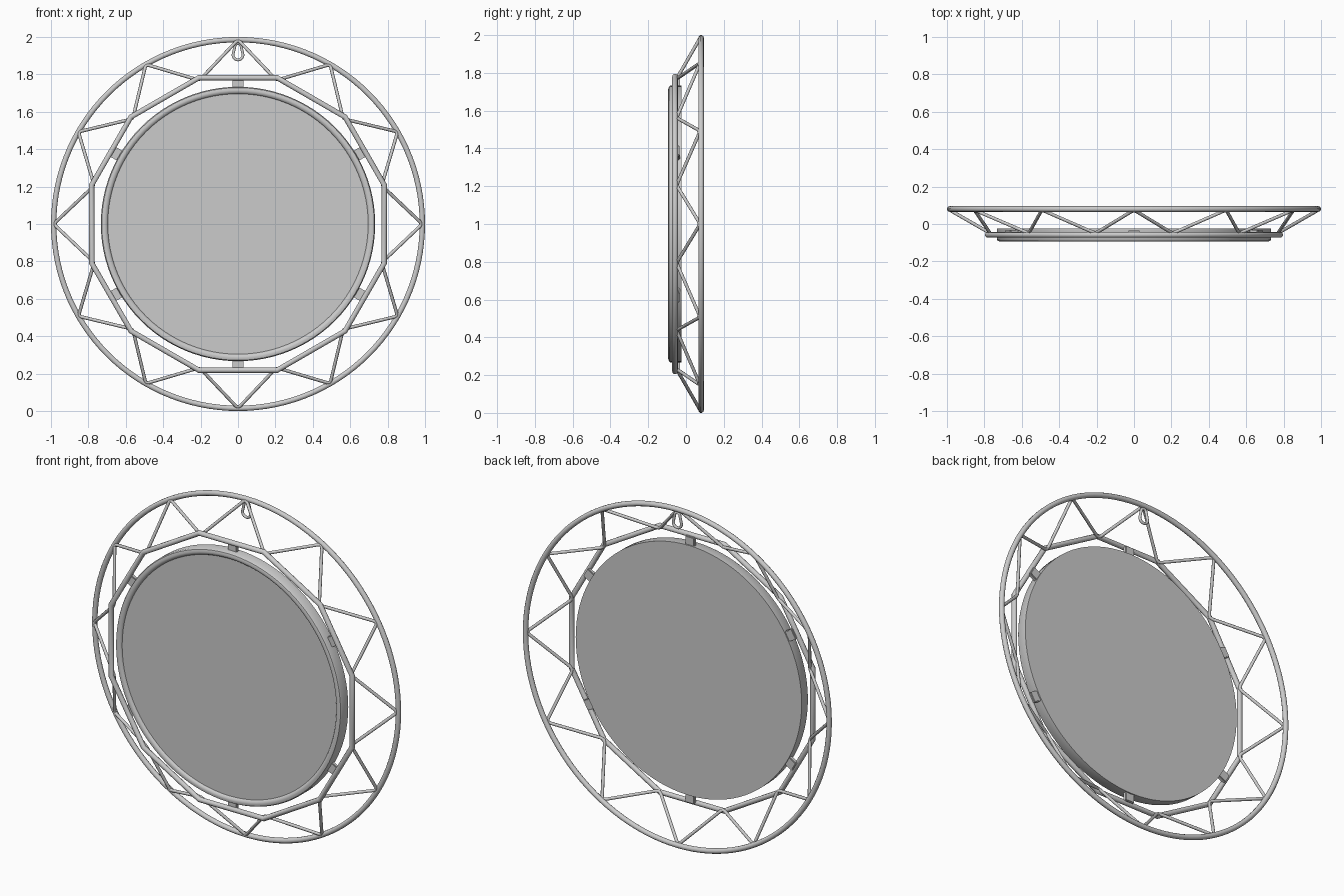
import bpy
import bmesh
from math import sin, cos, pi, radians
from mathutils import Vector, Matrix

if "Cube" in bpy.data.objects:
    bpy.data.objects.remove(bpy.data.objects["Cube"], do_unlink=True)

CENTRE = Vector((0, 0, 1))

grey = bpy.data.materials.new("grey metal")
grey.use_nodes = True
colour = (0.6, 0.6, 0.6, 1)
grey.diffuse_color = colour
grey.node_tree.nodes["Principled BSDF"].inputs["Base Color"].default_value = colour


def polar(radius, degrees, y):
    """Point around the mirror's axis, measured from +x towards +z."""
    a = radians(degrees)
    return CENTRE + Vector((radius * cos(a), y, radius * sin(a)))


def finish(obj, angle=40):
    obj.data.materials.append(grey)
    bpy.ops.object.select_all(action="DESELECT")
    obj.select_set(True)
    bpy.context.view_layer.objects.active = obj
    if obj.type == "CURVE":
        bpy.ops.object.convert(target="MESH")
    bpy.ops.object.shade_smooth_by_angle(angle=radians(angle))


def rounded(points, cut):
    """Replace each corner of a closed path by a short bend."""
    path = []
    for i, p in enumerate(points):
        a = p + (points[i - 1] - p).normalized() * cut
        b = p + (points[(i + 1) % len(points)] - p).normalized() * cut
        path += [a, (a + b + 2 * p) / 4, b]
    return path


def tube(name, points, radius, resolution=3):
    curve = bpy.data.curves.new(name, "CURVE")
    curve.dimensions = "3D"
    curve.bevel_depth = radius
    curve.bevel_resolution = resolution
    spline = curve.splines.new("POLY")
    spline.points.add(len(points) - 1)
    for target, p in zip(spline.points, points):
        target.co = (*p, 1)
    spline.use_cyclic_u = True
    obj = bpy.data.objects.new(name, curve)
    bpy.context.collection.objects.link(obj)
    finish(obj)


def mesh_object(name, bm):
    bmesh.ops.recalc_face_normals(bm, faces=bm.faces)
    mesh = bpy.data.meshes.new(name)
    bm.to_mesh(mesh)
    bm.free()
    obj = bpy.data.objects.new(name, mesh)
    bpy.context.collection.objects.link(obj)
    finish(obj)


def lathe(name, profile, steps=96):
    """Spin (radius, y) points around the mirror's axis."""
    bm = bmesh.new()
    verts = [bm.verts.new(CENTRE + Vector((r, y, 0))) for r, y in profile]
    edges = [bm.edges.new(pair) for pair in zip(verts, verts[1:])]
    bmesh.ops.spin(bm, geom=verts + edges, cent=CENTRE, axis=(0, 1, 0),
                   angle=2 * pi, steps=steps, use_merge=True)
    bmesh.ops.remove_doubles(bm, verts=bm.verts, dist=0.0001)
    mesh_object(name, bm)


# Round outer hoop and twelve-sided inner hoop
tube("outer_hoop", [polar(0.985, i * 3, 0.08) for i in range(120)], 0.015)
tube("inner_hoop", [polar(0.809, 15 + i * 30, -0.058) for i in range(12)], 0.015)

# Zigzag wire joining the two hoops
zigzag = []
for i in range(12):
    zigzag.append(polar(0.985, i * 30, 0.075))
    zigzag.append(polar(0.795, i * 30 + 15, -0.05))
tube("zigzag_wire", rounded(zigzag, 0.02), 0.009)

# Mirror frame with rounded front lip and closed back, and the glass inside it
lathe("mirror_frame", [(0, -0.025), (0.733, -0.025), (0.733, -0.082),
                       (0.728, -0.090), (0.715, -0.094), (0.702, -0.090),
                       (0.696, -0.082), (0.694, -0.070)])
lathe("mirror_glass", [(0, -0.080), (0.697, -0.080)])

# Six short tabs holding the frame inside the inner hoop
for i in range(6):
    bm = bmesh.new()
    bmesh.ops.create_cube(bm, size=1, matrix=Matrix.Diagonal((0.06, 0.055, 0.024, 1)))
    bmesh.ops.bevel(bm, geom=bm.edges[:], offset=0.004, segments=2, affect="EDGES")
    turn = Matrix.Rotation(radians(-30 - i * 60), 4, "Y")
    tilt = Matrix.Rotation(radians(90), 4, "Z")
    place = Matrix.Translation(polar(0.754, 30 + i * 60, -0.044))
    bm.transform(place @ turn @ Matrix.Rotation(radians(90), 4, "X") @ tilt)
    mesh_object(f"tab_{i + 1}", bm)

# Teardrop hanging loop under the top of the outer hoop
loop = [Vector((0.027 * cos(a), 0.08, 1.904 + 0.027 * sin(a)))
        for a in (pi + pi * k / 10 for k in range(11))]
loop += [Vector((0.016 * cos(a), 0.08, 1.953 + 0.012 * sin(a)))
         for a in (pi * k / 6 for k in range(7))]
tube("hanging_loop", loop, 0.008)
